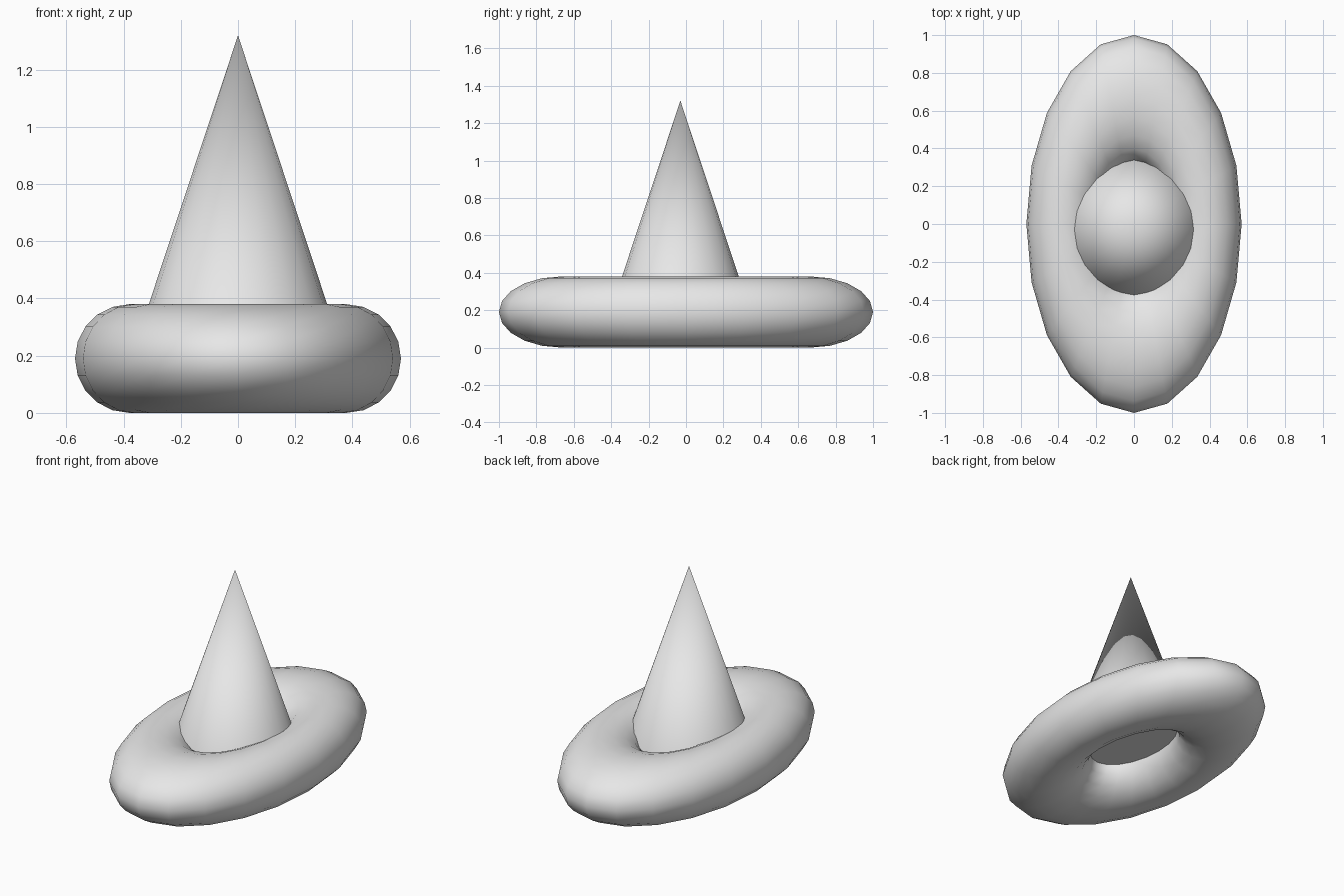
import bpy, bmesh
from math import cos, sin, tau

cube = bpy.data.objects.get("Cube")
if cube:
    bpy.data.objects.remove(cube, do_unlink=True)

SEGMENTS = 20
TUBE = 0.19          # ring tube radius
MAJOR = 2 * TUBE     # ring radius to the tube centre
STRETCH = 1 / (MAJOR + TUBE)
TIP = 1.32

grey = bpy.data.materials.new("plain grey")
grey.use_nodes = True
colour = (0.8, 0.8, 0.8, 1)
grey.diffuse_color = colour
grey.node_tree.nodes["Principled BSDF"].inputs["Base Color"].default_value = colour


def finish(bm, name):
    """Turn a bmesh into a smooth shaded grey object."""
    bmesh.ops.recalc_face_normals(bm, faces=bm.faces)
    mesh = bpy.data.meshes.new(name)
    bm.to_mesh(mesh)
    bm.free()
    mesh.materials.append(grey)
    obj = bpy.data.objects.new(name, mesh)
    bpy.context.collection.objects.link(obj)
    bpy.ops.object.select_all(action="DESELECT")
    obj.select_set(True)
    bpy.context.view_layer.objects.active = obj
    bpy.ops.object.shade_smooth_by_angle()
    return obj


# Oval ring: a torus stretched front to back
bm = bmesh.new()
rings = []
for i in range(SEGMENTS):
    a = tau * i / SEGMENTS
    ring = []
    for j in range(SEGMENTS):
        b = tau * j / SEGMENTS
        r = MAJOR + TUBE * cos(b)
        ring.append(bm.verts.new((r * cos(a), r * sin(a) * STRETCH, TUBE + TUBE * sin(b))))
    rings.append(ring)
for i in range(SEGMENTS):
    here, after = rings[i - 1], rings[i]
    for j in range(SEGMENTS):
        bm.faces.new((here[j - 1], after[j - 1], after[j], here[j]))
finish(bm, "oval_ring")

# Cone with a closed base, set into the ring slightly forward of centre
bm = bmesh.new()
bmesh.ops.create_cone(bm, cap_ends=True, segments=SEGMENTS, radius1=0.375, radius2=0,
                      depth=TIP - TUBE)
bmesh.ops.remove_doubles(bm, verts=bm.verts, dist=0.001)
bmesh.ops.translate(bm, verts=bm.verts, vec=(0, -0.03, (TIP + TUBE) / 2))
finish(bm, "cone")
